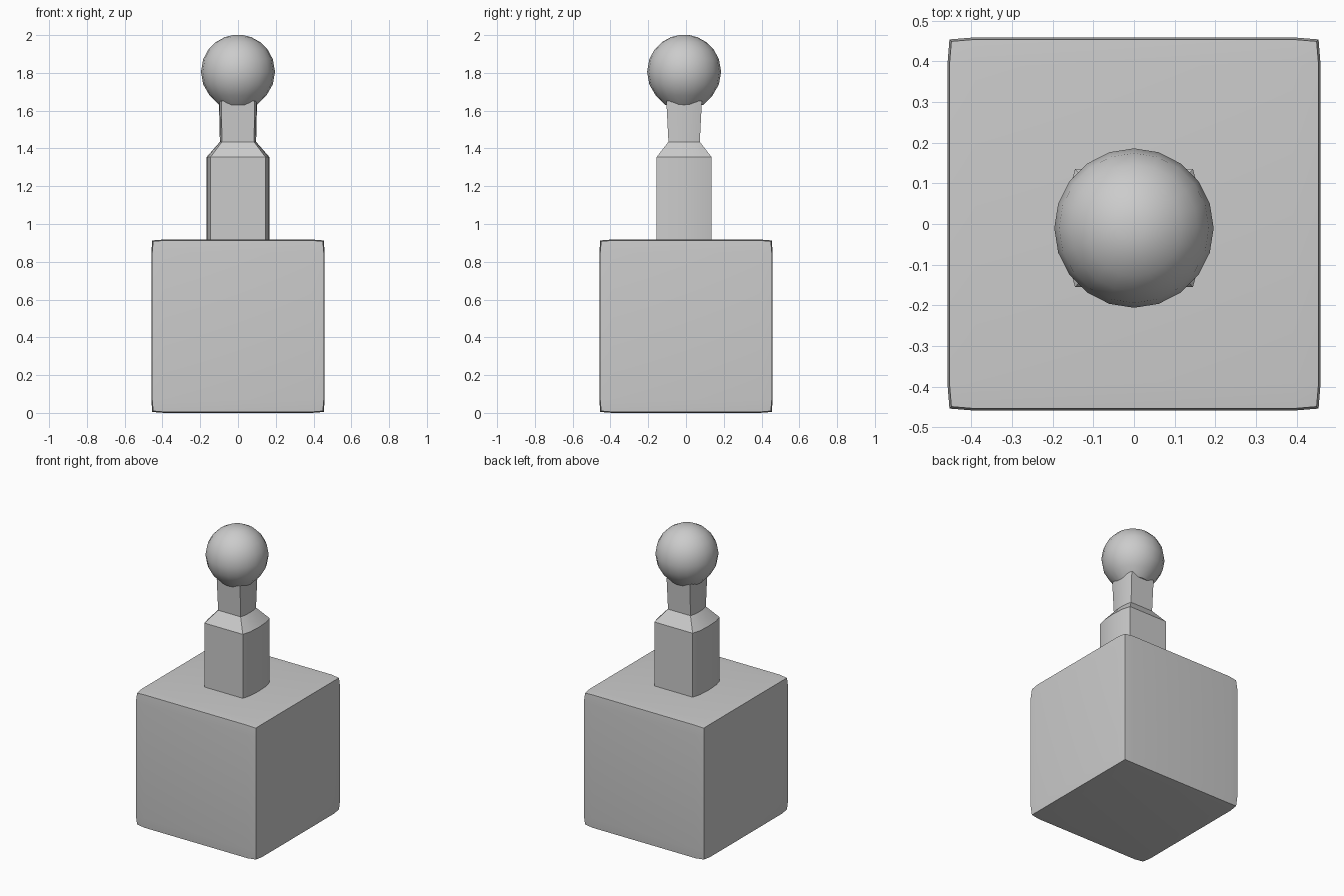
import bpy, bmesh, math

if "Cube" in bpy.data.objects:
    bpy.data.objects.remove(bpy.data.objects["Cube"])

CY = -0.01  # stem and ball sit slightly forward of centre


def finish(name, bm, angle=30):
    bmesh.ops.recalc_face_normals(bm, faces=bm.faces)
    me = bpy.data.meshes.new(name)
    bm.to_mesh(me)
    bm.free()
    ob = bpy.data.objects.new(name, me)
    bpy.context.collection.objects.link(ob)
    bpy.ops.object.select_all(action='DESELECT')
    ob.select_set(True)
    bpy.context.view_layer.objects.active = ob
    bpy.ops.object.shade_smooth_by_angle(angle=math.radians(angle))
    return ob


def loft(bm, rings):
    """Skin a stack of equal-length rings and cap both ends."""
    loops = [[bm.verts.new(p) for p in r] for r in rings]
    n = len(loops[0])
    for a, b in zip(loops, loops[1:]):
        for i in range(n):
            j = (i + 1) % n
            bm.faces.new((a[i], a[j], b[j], b[i]))
    bm.faces.new(loops[0][::-1])
    bm.faces.new(loops[-1])


# Base: cube with slightly pillowed faces and drawn-in corners
bm = bmesh.new()
bmesh.ops.create_cube(bm, size=2)
bmesh.ops.subdivide_edges(bm, edges=bm.edges[:], cuts=2, use_grid_fill=True)
level = {1: 0.459, 2: 0.454, 3: 0.449}
for v in bm.verts:
    outer = sum(abs(c) > 0.9 for c in v.co)
    v.co = [math.copysign(level[outer] if abs(c) > 0.9 else 0.39, c) for c in v.co]
    v.co.z += 0.459
finish("base_block", bm)


# Stem: flat front and back, bowed left and right sides
def stem_ring(z, corner, bow, depth):
    half = [(corner, -depth), (corner + (bow - corner) * 0.75, -depth * 0.6),
            (bow, 0), (corner + (bow - corner) * 0.75, depth * 0.6), (corner, depth)]
    return [(x, y + CY, z) for x, y in half + [(-x, -y) for x, y in half]]


bm = bmesh.new()
loft(bm, [stem_ring(*r) for r in [(0.90, 0.145, 0.166, 0.145),
                                  (1.355, 0.145, 0.166, 0.145),
                                  (1.435, 0.085, 0.096, 0.083),
                                  (1.65, 0.088, 0.101, 0.094)]])
finish("stem", bm)

# Ball: low-poly lathe with a flat underside
R, SEG, CZ = 0.196, 20, 1.806
bm = bmesh.new()
profile = [(0.1, 1.63)]
profile += [(R * math.cos(a), CZ + R * math.sin(a))
            for a in map(math.radians, (-40, -20, 0, 20, 37, 53, 69, 82))]
loft(bm, [[(r * math.cos(2 * math.pi * i / SEG), CY + r * math.sin(2 * math.pi * i / SEG), z)
           for i in range(SEG)] for r, z in profile])
top = max(v.co.z for v in bm.verts)
for v in bm.verts:
    if v.co.z > top - 1e-5:
        v.co.z = 2.0
finish("ball_top", bm)
